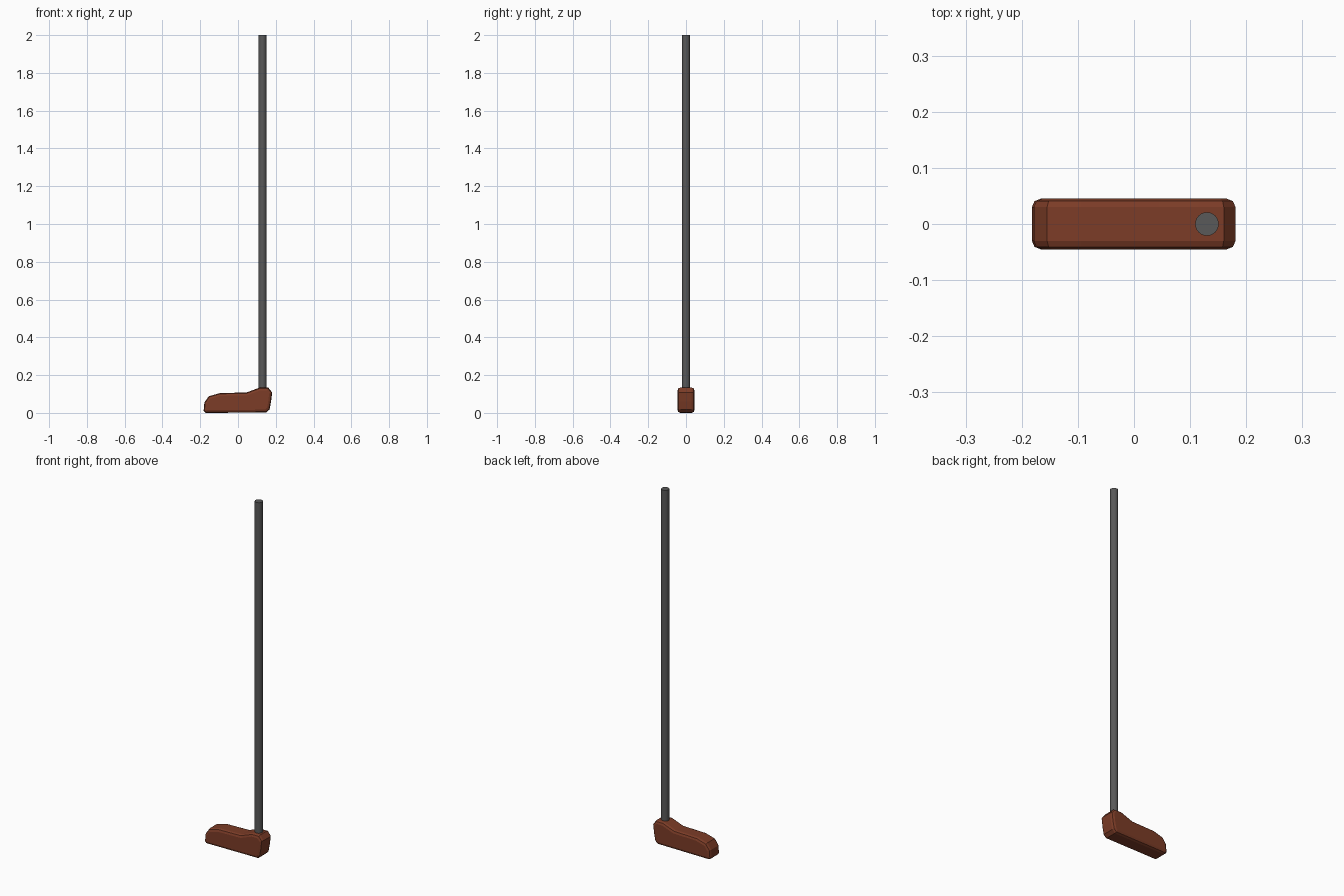
import bpy, bmesh

if "Cube" in bpy.data.objects:
    bpy.data.objects.remove(bpy.data.objects["Cube"])


def paint(obj, name, color):
    mat = bpy.data.materials.new(name)
    mat.diffuse_color = (*color, 1)
    mat.use_nodes = True
    mat.node_tree.nodes["Principled BSDF"].inputs["Base Color"].default_value = mat.diffuse_color
    obj.data.materials.append(mat)


# Side outline of the head (x, z), toe on the left, raised socket on the right
OUTLINE = [(-0.170, 0.0), (0.150, 0.002), (0.167, 0.018), (0.175, 0.06),
           (0.181, 0.108), (0.160, 0.134), (0.115, 0.134), (0.045, 0.108),
           (-0.095, 0.105), (-0.155, 0.088), (-0.178, 0.055), (-0.182, 0.010)]
HALF_WIDTH = 0.045

# Head: outline extruded across y with softened rims
bm = bmesh.new()
face = bm.faces.new([bm.verts.new((x, -HALF_WIDTH, z)) for x, z in OUTLINE])
extruded = bmesh.ops.extrude_face_region(bm, geom=[face])["geom"]
bmesh.ops.translate(bm, vec=(0, 2 * HALF_WIDTH, 0),
                    verts=[v for v in extruded if isinstance(v, bmesh.types.BMVert)])
bmesh.ops.recalc_face_normals(bm, faces=bm.faces)
rims = [e for e in bm.edges if abs(e.verts[0].co.y - e.verts[1].co.y) < 1e-5]
bmesh.ops.bevel(bm, geom=rims, offset=0.015, segments=2, profile=0.5, affect='EDGES')
mesh = bpy.data.meshes.new("head")
bm.to_mesh(mesh)
bm.free()
head = bpy.data.objects.new("head", mesh)
bpy.context.collection.objects.link(head)
paint(head, "brown_wood", (0.2, 0.045, 0.02))

# Shaft: long pole seated in the socket
bottom, top = 0.10, 2.0
bpy.ops.mesh.primitive_cylinder_add(vertices=24, radius=0.021, depth=top - bottom,
                                    location=(0.13, 0, (top + bottom) / 2))
shaft = bpy.context.object
shaft.name = "shaft"
bpy.ops.object.shade_smooth_by_angle()
paint(shaft, "dark_metal", (0.1, 0.1, 0.1))
